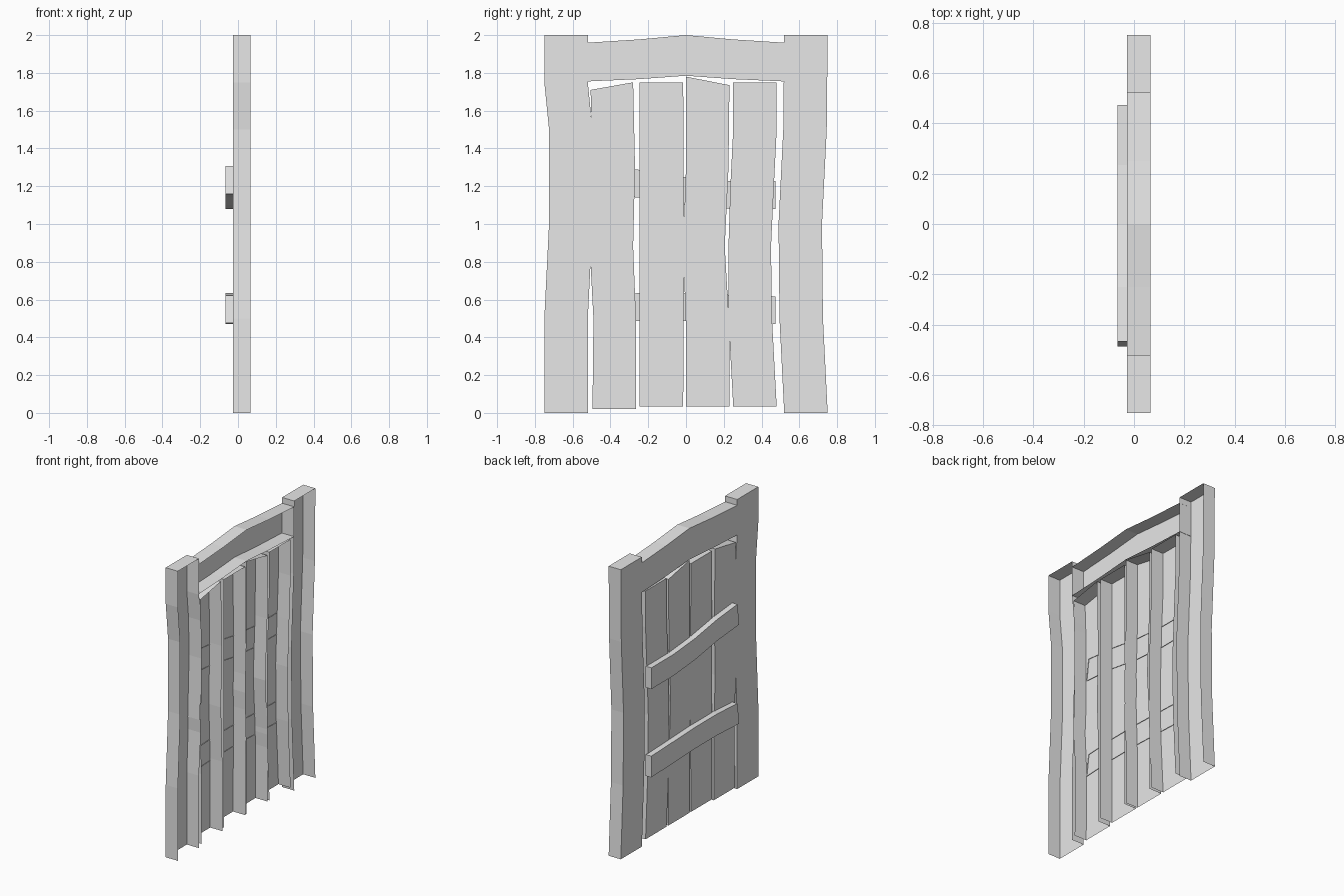
import bpy
import bmesh

cube = bpy.data.objects.get("Cube")
if cube:
    bpy.data.objects.remove(cube, do_unlink=True)

wood = bpy.data.materials.new("plain_grey")
wood.use_nodes = True
GREY = (0.8, 0.8, 0.8, 1)
wood.diffuse_color = GREY
wood.node_tree.nodes["Principled BSDF"].inputs["Base Color"].default_value = GREY

FACE, BACK = -0.027, 0.066          # visible face and open back of the door
CLEAT_FACE, CLEAT_BACK = -0.066, -0.023


def board(name, edge_a, edge_b, x0=FACE, x1=BACK, cap_start=False, cap_end=True):
    """Open-backed board between two matching (y, z) edge paths."""
    bm = bmesh.new()
    rows = []
    for (ya, za), (yb, zb) in zip(edge_a, edge_b):
        rows.append([bm.verts.new(p) for p in
                     ((x1, ya, za), (x0, ya, za), (x0, yb, zb), (x1, yb, zb))])
    for r, s in zip(rows, rows[1:]):
        for i in range(3):
            bm.faces.new((r[i], r[i + 1], s[i + 1], s[i]))
    if cap_start:
        bm.faces.new(rows[0])
    if cap_end:
        bm.faces.new(rows[-1])
    bm.normal_update()
    bmesh.ops.recalc_face_normals(bm, faces=bm.faces[:])
    bm.faces.ensure_lookup_table()
    if bm.faces[1].normal.x > 0:
        bmesh.ops.reverse_faces(bm, faces=bm.faces[:])
    mesh = bpy.data.meshes.new(name)
    bm.to_mesh(mesh)
    bm.free()
    mesh.materials.append(wood)
    obj = bpy.data.objects.new(name, mesh)
    bpy.context.collection.objects.link(obj)
    return obj


def upright(name, heights, left, right, top_right=None):
    """Vertical board: left and right y at each height, optional slanted top."""
    a = list(zip(left, heights))
    b = list(zip(right, heights))
    if top_right:
        b[-1] = (right[-1], top_right)
    return board(name, a, b)


# Side posts
upright("right_post", (0, 0.5, 1, 1.5, 1.75, 2),
        (-.75, -.75, -.725, -.725, -.75, -.75),
        (-.52, -.52, -.495, -.495, -.52, -.52))
upright("left_post", (0, 0.5, 1, 1.5, 2),
        (.52, .495, .49, .515, .52),
        (.75, .725, .72, .745, .75))

# Warped planks
upright("plank_1", (0.02, 0.5, 0.88, 1.3, 1.71),
        (-.495, -.49, -.51, -.495, -.505),
        (-.265, -.265, -.28, -.27, -.28), 1.75)
upright("plank_2", (0.035, 0.9, 1.75),
        (-.245, -.245, -.245), (-.015, -.01, -.015))
upright("plank_3", (0.035, 0.45, 0.88, 1.3, 1.78),
        (0, 0, -.015, 0, 0),
        (.23, .23, .205, .225, .23), 1.735)
upright("plank_4", (0.035, 0.5, 0.88, 1.2, 1.5, 1.75),
        (.25, .225, .225, .235, .25, .25),
        (.48, .455, .45, .465, .48, .48))

# Arched top rail
ys = (-.52, -.25, 0, .25, .52)
board("top_rail", list(zip(ys, (1.96, 1.977, 2, 1.977, 1.96))),
      list(zip(ys, (1.755, 1.767, 1.785, 1.767, 1.755))), cap_end=False)

# Cross cleats
top_y = (-.467, -.25, 0, .235, .473)
low_y = (-.487, -.25, 0, .235, .473)
for name, base in (("upper_cleat", (1.16, 1.14, 1.10, 1.08, 1.08)),
                   ("lower_cleat", (.475, .487, .487, .478, .47))):
    board(name, list(zip(top_y, [z + 0.147 for z in base])), list(zip(low_y, base)),
          CLEAT_FACE, CLEAT_BACK, cap_start=True)
